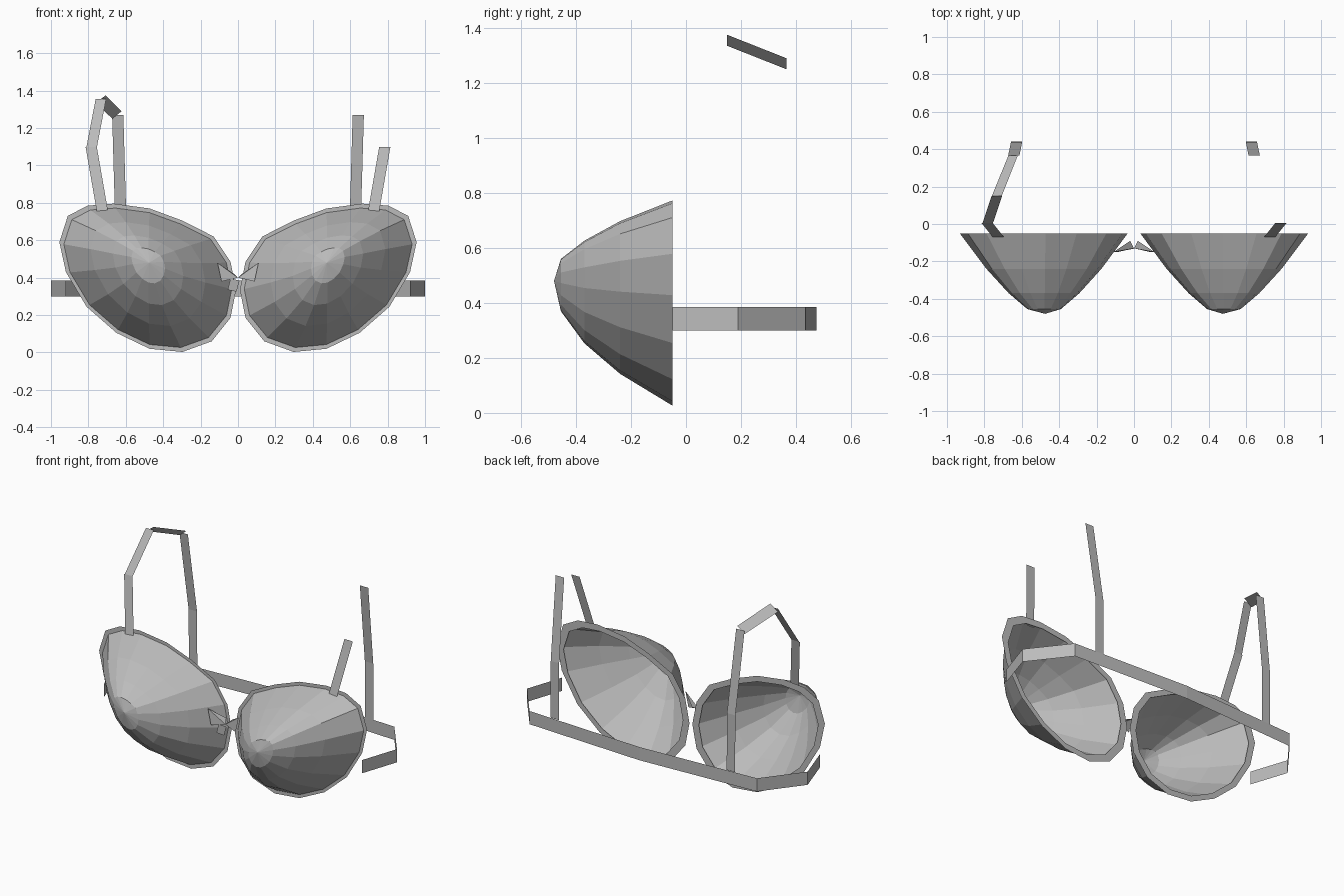
import bpy

cube = bpy.data.objects.get("Cube")
if cube:
    bpy.data.objects.remove(cube, do_unlink=True)

# One plain grey fabric
fabric = bpy.data.materials.new("grey_fabric")
fabric.use_nodes = True
grey = (0.5, 0.5, 0.5, 1)
fabric.diffuse_color = grey
fabric.node_tree.nodes["Principled BSDF"].inputs["Base Color"].default_value = grey


def add_part(name, verts, faces):
    mesh = bpy.data.meshes.new(name)
    mesh.from_pydata(verts, [], faces)
    mesh.materials.append(fabric)
    mesh.update()
    obj = bpy.data.objects.new(name, mesh)
    bpy.context.collection.objects.link(obj)
    return obj


def loft(name, rows, closed=False, cap=None):
    """Skin rows of equal length, optionally closing the loop and adding a tip."""
    n = len(rows[0])
    verts = [p for row in rows for p in row]
    faces = []
    for r in range(len(rows) - 1):
        for i in range(n if closed else n - 1):
            j = (i + 1) % n
            faces.append((r * n + i, r * n + j, (r + 1) * n + j, (r + 1) * n + i))
    if cap:
        base = (len(rows) - 1) * n
        verts.append(cap)
        faces += [(base + i, base + (i + 1) % n, len(verts) - 1) for i in range(n)]
    return add_part(name, verts, faces)


def strap(name, path, side, half=0.03):
    """Flat ribbon whose width runs along x."""
    rows = [[(side * (x + half), y, z), (side * (x - half), y, z)] for x, y, z in path]
    if side > 0:
        rows = [row[::-1] for row in rows]
    return loft(name, rows)


# Tilted egg outline of a cup (x, z)
outline = [(.665, .796), (.473, .77), (.297, .705), (.13, .62),
           (.04, .485), (.01, .335), (.04, .185), (.14, .06),
           (.297, .003), (.473, .02), (.65, .105), (.81, .245),
           (.92, .43), (.955, .59), (.91, .73), (.805, .785)]
CX, CZ, RIM_Y = .48, .40, -.05


def ring(side, sx, sz, y, lift=0):
    pts = [(side * (CX + (x - CX) * sx), y, CZ + lift + (z - CZ) * sz) for x, z in outline]
    return pts if side < 0 else pts[::-1]


for side, label in ((-1, "right"), (1, "left")):
    # Faceted hollow cup
    rings = [ring(side, .95, .94, RIM_Y), ring(side, .65, .7, -.24, .02),
             ring(side, .4, .47, -.37, .04), ring(side, .19, .24, -.455, .065)]
    loft(label + "_cup", rings, closed=True, cap=(side * .475, -.48, .48))

    # Flat edging around the cup opening
    loft(label + "_cup_edging",
         [ring(side, 1, 1, RIM_Y), ring(side, .9, .9, RIM_Y)], closed=True)

    # Strap rising from the cup
    strap(label + "_front_strap", [(.725, -.07, .755), (.785, .005, 1.1)], side)

    # Strap rising from the back band
    strap(label + "_back_strap",
          [(.643, .365, 1.27), (.628, .437, .75), (.628, .44, .385)], side)

# Shoulder pieces, on the right only
strap("right_upper_strap", [(.782, .005, 1.1), (.733, .15, 1.355)], -1, .028)
loft("right_shoulder_strap", [[(-.76, .15, 1.335), (-.707, .15, 1.375)],
                              [(-.672, .365, 1.25), (-.622, .365, 1.29)]])

# Band around the back
half_band = [(.92, -.05), (1, .19), (.81, .435)]
band_path = [(-x, y) for x, y in half_band] + [(0, .475)] + half_band[::-1]
loft("back_band", [[(x, y, .3), (x, y, .385)] for x, y in band_path])

# Bow between the cups
for side, label in ((-1, "right"), (1, "left")):
    add_part(label + "_bow_loop",
             [(0, -.13, .4), (side * .11, -.15, .48),
              (side * .088, -.15, .38), (side * .02, -.09, .42)],
             [(0, 1, 2), (0, 3, 1)])
add_part("bow_tail", [(-.04, -.14, .395), (.008, -.13, .385),
                      (-.008, -.13, .325), (-.055, -.14, .335)], [(0, 3, 2, 1)])
